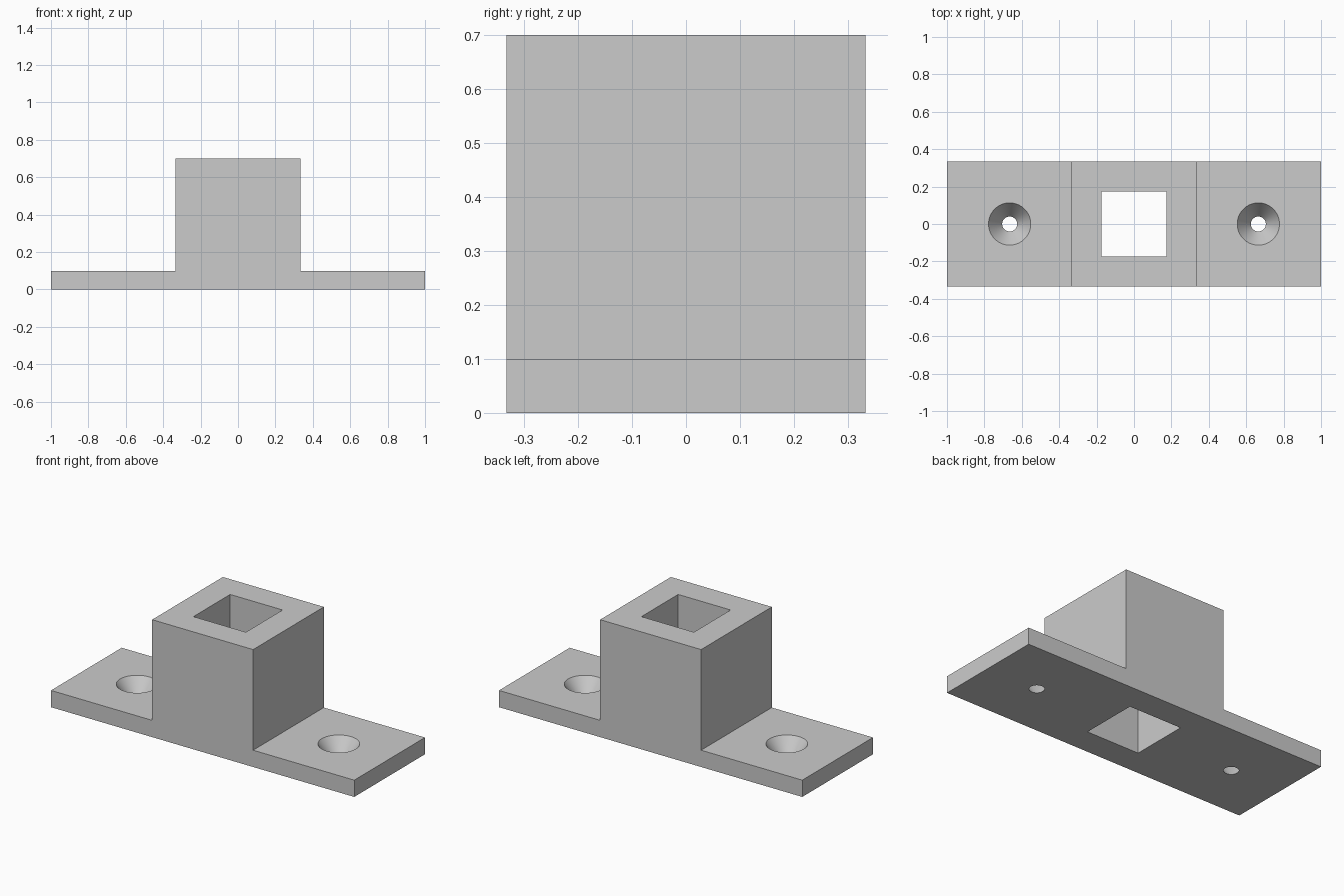
import bpy
import bmesh
from mathutils import Matrix

cube = bpy.data.objects.get("Cube")
if cube:
    bpy.data.objects.remove(cube, do_unlink=True)

HALF_LENGTH, HALF_WIDTH = 1.0, 0.333
PLATE_TOP, SOCKET_TOP = 0.1, 0.7
OPENING = 0.346
HOLE_X, HOLE_TOP, HOLE_BOTTOM = 0.665, 0.113, 0.04
MARGIN = 0.02

# Single plain grey
grey = bpy.data.materials.new("light grey")
grey.use_nodes = True
colour = (0.6, 0.6, 0.6, 1)
grey.diffuse_color = colour
grey.node_tree.nodes["Principled BSDF"].inputs["Base Color"].default_value = colour


def make_object(name, bm):
    bmesh.ops.recalc_face_normals(bm, faces=bm.faces)
    mesh = bpy.data.meshes.new(name)
    bm.to_mesh(mesh)
    bm.free()
    mesh.materials.append(grey)
    obj = bpy.data.objects.new(name, mesh)
    bpy.context.collection.objects.link(obj)
    return obj


# Plate and socket: one stepped profile pulled from front to back
right_side = [(HALF_LENGTH, 0), (HALF_LENGTH, PLATE_TOP),
              (HALF_WIDTH, PLATE_TOP), (HALF_WIDTH, SOCKET_TOP)]
profile = right_side + [(-x, z) for x, z in reversed(right_side)]
bm = bmesh.new()
front = bm.faces.new([bm.verts.new((x, -HALF_WIDTH, z)) for x, z in profile])
pulled = bmesh.ops.extrude_face_region(bm, geom=[front])["geom"]
bmesh.ops.translate(bm, vec=(0, 2 * HALF_WIDTH, 0),
                    verts=[v for v in pulled if isinstance(v, bmesh.types.BMVert)])
bracket = make_object("socket_bracket", bm)

# Cutter for the square opening through the socket
bm = bmesh.new()
bmesh.ops.create_cube(bm, size=1, matrix=Matrix.Translation((0, 0, SOCKET_TOP / 2))
                      @ Matrix.Diagonal((OPENING, OPENING, SOCKET_TOP + 2 * MARGIN, 1)))
cutters = [make_object("opening_cutter", bm)]

# Cutters for the countersunk screw holes, tapering through the plate
flare = (HOLE_TOP - HOLE_BOTTOM) / PLATE_TOP * MARGIN
for side, x in (("right", -HOLE_X), ("left", HOLE_X)):
    bm = bmesh.new()
    bmesh.ops.create_cone(bm, cap_ends=True, segments=64,
                          radius1=HOLE_BOTTOM - flare, radius2=HOLE_TOP + flare,
                          depth=PLATE_TOP + 2 * MARGIN,
                          matrix=Matrix.Translation((x, 0, PLATE_TOP / 2)))
    cutters.append(make_object(side + "_hole_cutter", bm))

# Cut the openings, then discard the cutters
bpy.ops.object.select_all(action="DESELECT")
bpy.context.view_layer.objects.active = bracket
bracket.select_set(True)
for cutter in cutters:
    cutter.hide_render = True
    cut = bracket.modifiers.new(cutter.name, "BOOLEAN")
    cut.operation = "DIFFERENCE"
    cut.solver = "EXACT"
    cut.object = cutter
    bpy.ops.object.modifier_apply(modifier=cut.name)
    bpy.data.objects.remove(cutter, do_unlink=True)

bpy.ops.object.shade_smooth_by_angle()
